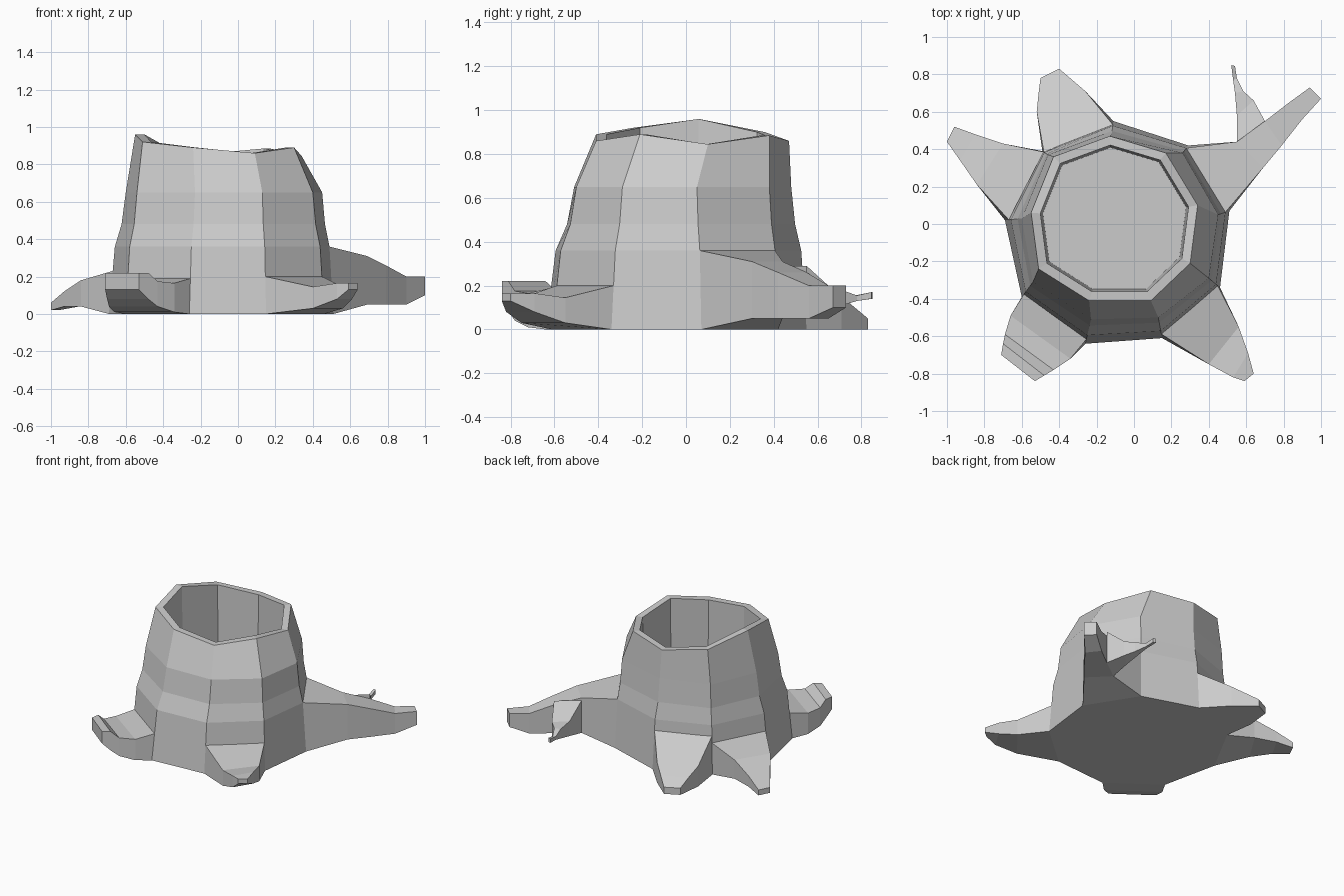
import bpy
import bmesh
from mathutils import Vector

old = bpy.data.objects.get("Cube")
if old:
    bpy.data.objects.remove(old, do_unlink=True)

grey = bpy.data.materials.new("weathered grey")
grey.use_nodes = True
grey.diffuse_color = (0.6, 0.6, 0.6, 1)
grey.node_tree.nodes["Principled BSDF"].inputs["Base Color"].default_value = (0.6, 0.6, 0.6, 1)

# Trunk outline at the ground, at the shoulder and at the broken rim
GROUND = [(-.26, -.64), (.15, -.61), (.46, -.34), (.51, .07), (.29, .42),
          (-.11, .55), (-.49, .39), (-.69, .02), (-.60, -.39)]
SHOULDER = [(-.23, -.51), (.13, -.50), (.40, -.29), (.45, .05), (.26, .38),
            (-.12, .48), (-.46, .37), (-.60, .03), (-.54, -.31)]
RIM = [(-.24, -.41, .89), (.09, -.41, .86), (.30, -.21, .89), (.34, .10, .845),
       (.17, .38, .885), (-.13, .47, .86), (-.43, .36, .90), (-.55, .06, .96),
       (-.51, -.24, .92)]
SIDES = len(GROUND)
# Height and blend from ground outline to shoulder outline
LEVELS = [(0, 0), (.36, .35), (.48, .75), (.65, 1)]


def wall(i, z):
    """Point on trunk edge i at height z."""
    i %= SIDES
    for (z0, t0), (z1, t1) in zip(LEVELS, LEVELS[1:]):
        if z <= z1:
            t = t0 + (t1 - t0) * (z - z0) / (z1 - z0)
            xy = Vector(GROUND[i]).lerp(Vector(SHOULDER[i]), t)
            return Vector((xy.x, xy.y, z))


def loft(name, rings):
    """Skin a row of equal rings and cap both ends."""
    bm = bmesh.new()
    loops = [[bm.verts.new(p) for p in ring] for ring in rings]
    for a, b in zip(loops, loops[1:]):
        for k in range(len(a)):
            n = (k + 1) % len(a)
            bm.faces.new((a[k], a[n], b[n], b[k]))
    bm.faces.new(loops[0])
    bm.faces.new(loops[-1])
    bmesh.ops.recalc_face_normals(bm, faces=bm.faces)
    mesh = bpy.data.meshes.new(name)
    bm.to_mesh(mesh)
    bm.free()
    mesh.materials.append(grey)
    obj = bpy.data.objects.new(name, mesh)
    bpy.context.collection.objects.link(obj)
    return obj


def section(left, right, low, high):
    """Four-cornered root cross-section."""
    return [(*left, low), (*left, high), (*right, high), (*right, low)]


def root(name, side, high, sections):
    """Root growing from one side of the trunk."""
    a, b = side, side + 1
    base = [wall(a, 0), wall(a, high), wall(b, high), wall(b, 0)]
    loft(name, [base] + [section(*s) for s in sections])


# Hollow trunk: outer wall up, over the rim, and down to the floor
centre = Vector((-.10, .03, 0))
rings = [[wall(i, z) for i in range(SIDES)] for z, t in LEVELS]
rings.append([Vector(p) for p in RIM])
for scale, floor in ((.89, None), (.86, .05)):
    ring = []
    for p in RIM:
        q = centre + (Vector(p) - centre) * scale
        q.z = p[2] if floor is None else floor
        ring.append(q)
    rings.append(ring)
loft("hollow_trunk", rings)

# Roots
root("front_left_root", 1, .20, [
    ((.40, -.75), (.56, -.55), .03, .145),
    ((.53, -.82), (.61, -.69), .08, .165),
    ((.59, -.84), (.64, -.80), .13, .165)])
root("front_right_root", 8, .19, [
    ((-.66, -.49), (-.34, -.72), .01, .165),
    ((-.69, -.59), (-.43, -.78), .04, .175),
    ((-.70, -.64), (-.48, -.81), .08, .22),
    ((-.71, -.70), (-.53, -.84), .13, .22)])
root("right_root", 6, .23, [
    ((-.70, .43), (-.84, .21), .04, .18),
    ((-.85, .48), (-.93, .34), .04, .12),
    ((-.96, .52), (-1, .44), .02, .06)])
root("back_root", 5, .28, [
    ((-.26, .71), (-.52, .60), 0, .15),
    ((-.33, .77), (-.51, .70), 0, .10),
    ((-.40, .83), (-.50, .78), 0, .05)])
root("back_left_root", 3, .36, [
    ((.69, .30), (.55, .44), .05, .31),
    ((.79, .42), (.70, .55), .05, .26),
    ((.90, .56), (.83, .65), .05, .20),
    ((1, .67), (.94, .73), .10, .20)])

# Twig forking from the largest root
loft("forked_twig", [section(*s) for s in (
    ((.55, .44), (.70, .55), .05, .29),
    ((.55, .58), (.64, .66), .08, .19),
    ((.54, .70), (.585, .71), .11, .18),
    ((.53, .77), (.55, .78), .13, .155),
    ((.52, .85), (.54, .845), .14, .17))])
